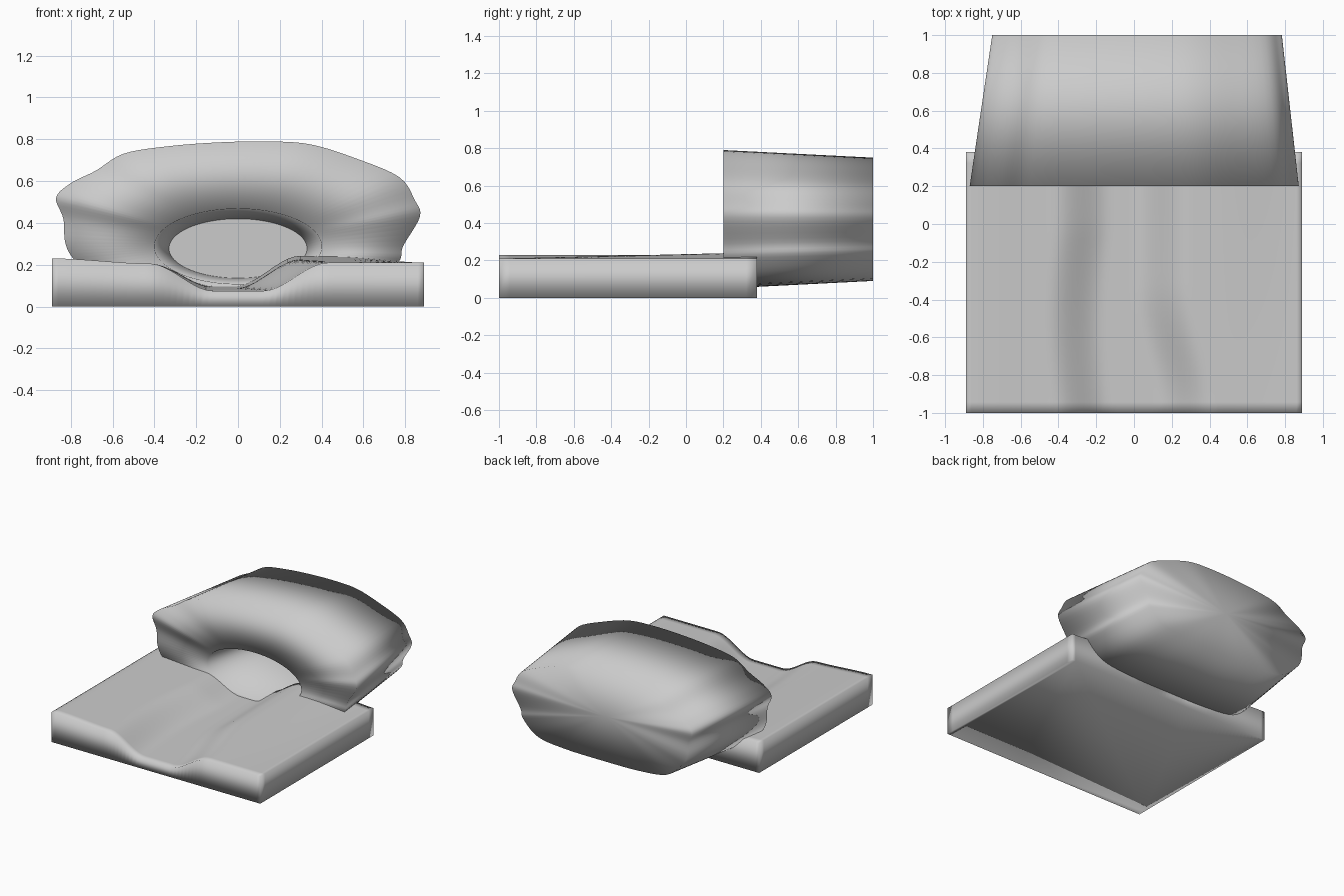
import bpy, bmesh, math
from mathutils import Vector

if "Cube" in bpy.data.objects:
    bpy.data.objects.remove(bpy.data.objects["Cube"])


def finish(bm, name):
    bmesh.ops.recalc_face_normals(bm, faces=bm.faces)
    for f in bm.faces:
        f.smooth = True
    me = bpy.data.meshes.new(name)
    bm.to_mesh(me)
    bm.free()
    ob = bpy.data.objects.new(name, me)
    bpy.context.collection.objects.link(ob)
    return ob


def smoothstep(a, b, t):
    t = min(1, max(0, (t - a) / (b - a)))
    return t * t * (3 - 2 * t)


def closed_spline(pts, n):
    # Catmull-Rom samples through a closed outline
    out, m = [], len(pts)
    for i in range(m):
        p0, p1, p2, p3 = (Vector(pts[(i + k) % m]) for k in (-1, 0, 1, 2))
        for j in range(n):
            t = j / n
            out.append(0.5 * (2 * p1 + (p2 - p0) * t
                              + (2 * p0 - 5 * p1 + 4 * p2 - p3) * t * t
                              + (3 * p1 - p0 - 3 * p2 + p3) * t ** 3))
    return out


# ground slab with a winding worn path
def ground_height(x, y):
    v = (y + 1) / 1.38
    bank_l = 0.205 + 0.025 * smoothstep(-0.4, -0.89, x)
    bank_r = 0.21 + 0.033 * v * smoothstep(0.9, 0.45, x)
    bed = 0.075 + 0.025 * v
    shift_l = -0.04 * math.sin(math.pi * min(1, v * 1.4))
    shift_r = -0.13 * smoothstep(0, 0.5, v)
    left = smoothstep(-0.12 + shift_l, -0.42 + shift_l, x)
    right = smoothstep(0.12 + shift_r, 0.43 + shift_r, x)
    return bed + (bank_l - bed) * left + (bank_r - bed) * right


bm = bmesh.new()
nx, ny = 60, 24
grid = []
for j in range(ny + 1):
    y = -1 + 1.38 * j / ny
    row = []
    for i in range(nx + 1):
        x = -0.89 + 1.78 * i / nx
        row.append(bm.verts.new((x, y, ground_height(x, y))))
    grid.append(row)
for j in range(ny):
    for i in range(nx):
        bm.faces.new((grid[j][i], grid[j][i + 1], grid[j + 1][i + 1], grid[j + 1][i]))
rim = [e for e in bm.edges if e.is_boundary]
ext = bmesh.ops.extrude_edge_only(bm, edges=rim)["geom"]
for v in ext:
    if isinstance(v, bmesh.types.BMVert):
        v.co.z = 0
bmesh.ops.holes_fill(bm, edges=[e for e in bm.edges if e.is_boundary], sides=0)
finish(bm, "ground_path")

# rock mound with a tapered tunnel
outline = [(-0.87, 0.52), (-0.835, 0.42), (-0.825, 0.3), (-0.77, 0.21), (-0.62, 0.09),
           (-0.35, 0.055), (0, 0.05), (0.35, 0.055), (0.62, 0.09), (0.765, 0.21),
           (0.79, 0.29), (0.87, 0.43), (0.845, 0.51), (0.77, 0.62), (0.56, 0.71),
           (0.35, 0.775), (0.15, 0.79), (-0.1, 0.785), (-0.35, 0.765), (-0.55, 0.73),
           (-0.68, 0.65), (-0.8, 0.59)]
shape = closed_spline(outline, 5)
angles = [math.atan2((p.y - 0.29) / 0.18, p.x / 0.4) for p in shape]

bm = bmesh.new()


def ring(points, y):
    return [bm.verts.new((x, y, z)) for x, z in points]


def ellipse(rx, rz, cz):
    return [(rx * math.cos(a), cz + rz * math.sin(a)) for a in angles]


rings = [ring(ellipse(0.33, 0.142, 0.278), 0.8),
         ring(ellipse(0.4, 0.18, 0.288), 0.2),
         ring([(p.x, p.y) for p in shape], 0.2),
         ring([(0.015 + p.x * 0.88, 0.42 + (p.y - 0.42) * 0.89) for p in shape], 1.0)]
n = len(shape)
for a, b in zip(rings, rings[1:]):
    for i in range(n):
        k = (i + 1) % n
        bm.faces.new((a[i], a[k], b[k], b[i]))
# tunnel end and back wall
for r in (rings[0], rings[-1]):
    c = bm.verts.new(sum((v.co for v in r), Vector()) / n)
    for i in range(n):
        bm.faces.new((r[i], r[(i + 1) % n], c))
for i in range(n):
    bm.edges.get((rings[0][i], rings[0][(i + 1) % n])).smooth = False
finish(bm, "rock_tunnel")
